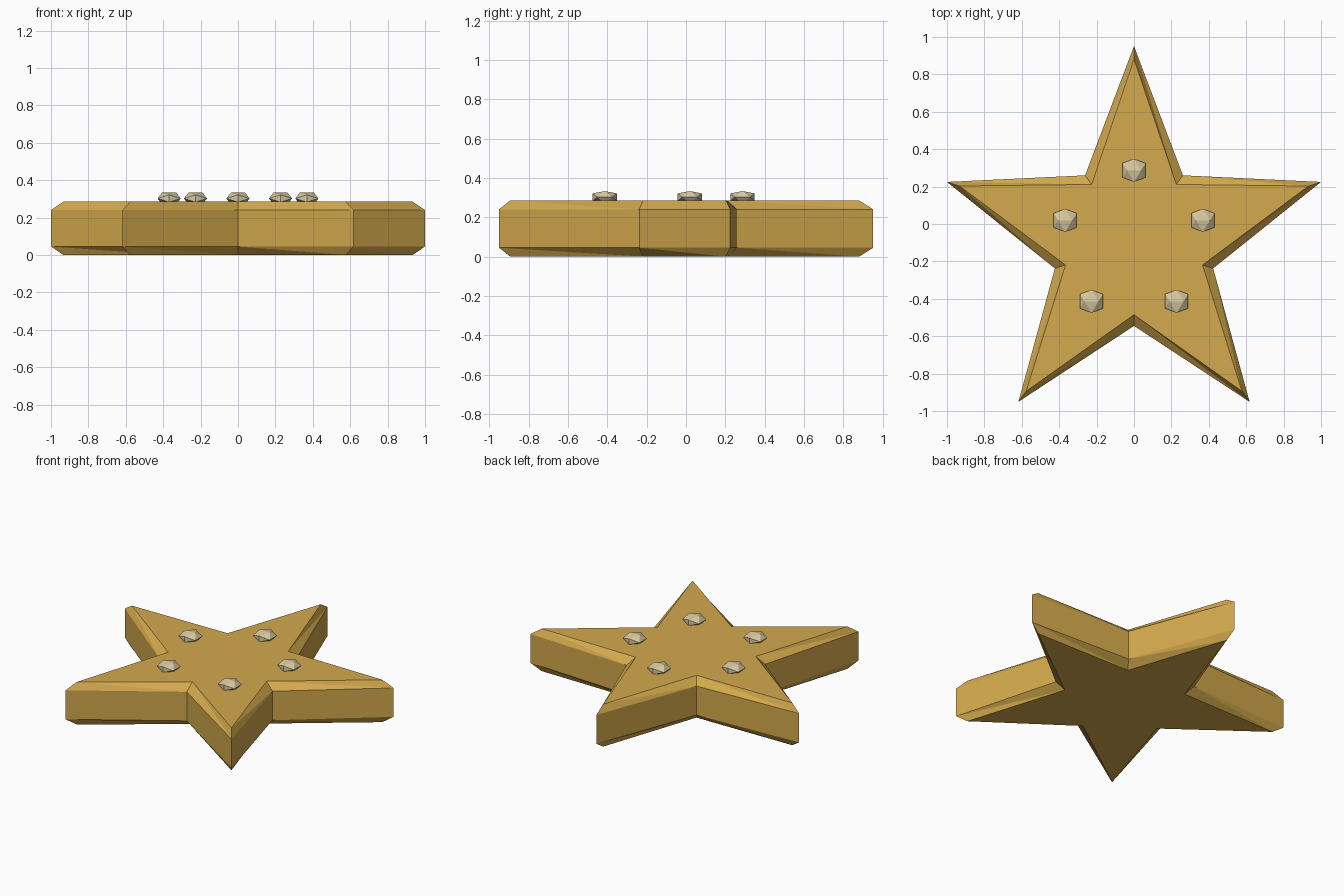
import bpy, bmesh
from math import sin, cos, pi, sqrt

cube = bpy.data.objects.get("Cube")
if cube:
    bpy.data.objects.remove(cube, do_unlink=True)

CENTRE_Y = -0.10      # star centre, so that its bounds are centred
POINTS = 5


def material(name, rgb):
    mat = bpy.data.materials.new(name)
    mat.use_nodes = True
    colour = (*rgb, 1)
    mat.diffuse_color = colour
    mat.node_tree.nodes["Principled BSDF"].inputs["Base Color"].default_value = colour
    return mat


def add_object(name, bm, mat):
    bmesh.ops.recalc_face_normals(bm, faces=bm.faces)
    mesh = bpy.data.meshes.new(name)
    bm.to_mesh(mesh)
    bm.free()
    mesh.materials.append(mat)
    obj = bpy.data.objects.new(name, mesh)
    bpy.context.collection.objects.link(obj)
    return obj


def polar(radius, angle):
    return radius * cos(angle), CENTRE_Y + radius * sin(angle)


gold = material("gold", (0.658, 0.400, 0.074))
pale_gold = material("pale gold", (0.686, 0.578, 0.352))

# Star body: stacked star outlines (height, tip radius, notch radius)
layers = [(0, 0.981, 0.385), (0.045, 1.0515, 0.445),
          (0.24, 1.0515, 0.445), (0.285, 0.981, 0.385)]
bm = bmesh.new()
rings = []
for z, tip, notch in layers:
    ring = []
    for i in range(2 * POINTS):
        x, y = polar(notch if i % 2 else tip, pi / 2 + i * pi / POINTS)
        ring.append(bm.verts.new((x, y, z)))
    rings.append(ring)
for low, high in zip(rings, rings[1:]):
    for i in range(2 * POINTS):
        n = (i + 1) % (2 * POINTS)
        bm.faces.new((low[i], low[n], high[i]))
        bm.faces.new((low[n], high[n], high[i]))
bm.faces.new(rings[0][::-1])
bm.faces.new(rings[-1])
add_object("star_body", bm, gold)

# Studs: flattened twenty-sided gems, one towards each tip
T = (1 + sqrt(5)) / 2
SIZE = 0.0725 / sqrt(1 + T * T)
for k in range(POINTS):
    bm = bmesh.new()
    for a in (-1, 1):
        for b in (-T, T):
            for p in ((a, 0, b), (0, b, a), (b, a, 0)):
                bm.verts.new((p[0] * SIZE, p[1] * SIZE, p[2] * SIZE * 0.5))
    bmesh.ops.convex_hull(bm, input=bm.verts)
    stud = add_object(f"stud_{k + 1}", bm, pale_gold)
    stud.location = (*polar(0.387, pi / 2 + k * 2 * pi / POINTS), 0.302)
